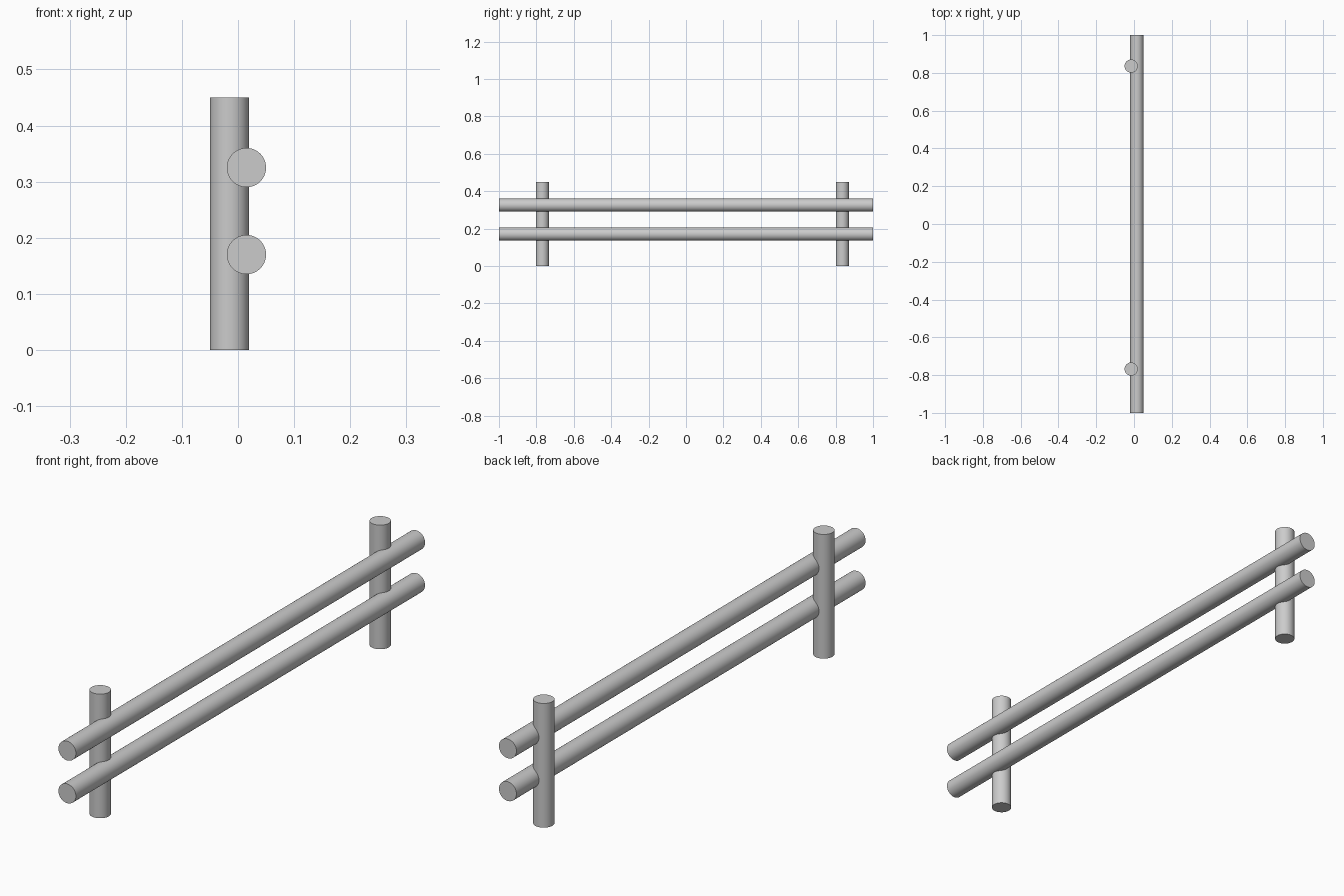
import bpy
from math import pi, radians

if "Cube" in bpy.data.objects:
    bpy.data.objects.remove(bpy.data.objects["Cube"])

RADIUS = 0.035


def pole(name, length, location, rotation=(0, 0, 0)):
    bpy.ops.mesh.primitive_cylinder_add(vertices=64, radius=RADIUS, depth=length,
                                        location=location, rotation=rotation)
    obj = bpy.context.object
    obj.name = name
    bpy.ops.object.shade_smooth_by_angle(angle=radians(30))
    return obj


# Upright posts
for name, y in (("front_post", -0.768), ("back_post", 0.836)):
    pole(name, 0.45, (-0.015, y, 0.225))

# Long horizontal rails, notched into the posts
for name, z in (("lower_rail", 0.17), ("upper_rail", 0.325)):
    pole(name, 2.0, (0.015, 0, z), (pi / 2, 0, 0))
